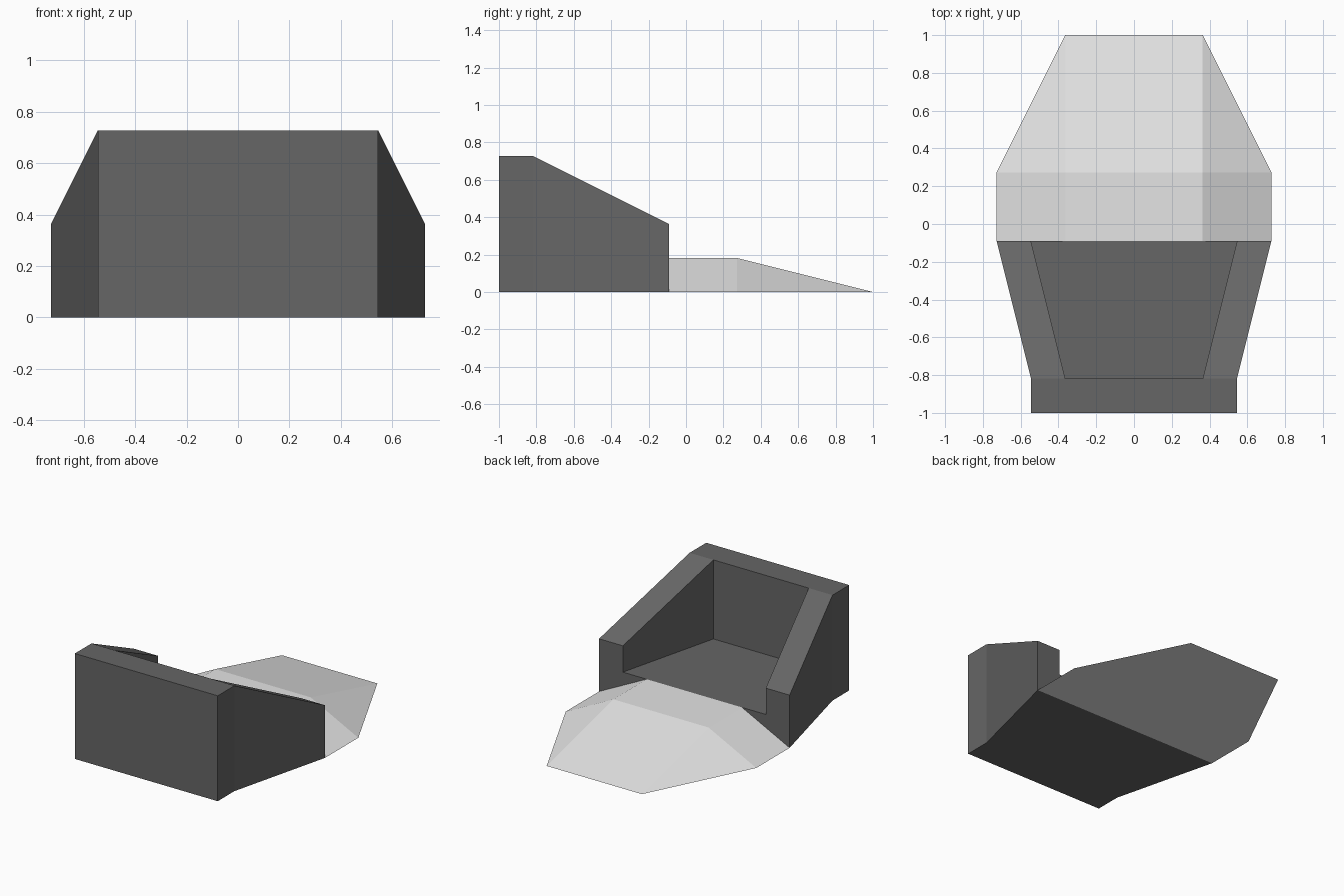
import bpy, bmesh

cube = bpy.data.objects.get("Cube")
if cube:
    bpy.data.objects.remove(cube, do_unlink=True)

U = 2 / 11  # modelling unit: the whole length is 11 units


def make_material(name, value):
    mat = bpy.data.materials.new(name)
    mat.use_nodes = True
    colour = (value, value, value, 1)
    mat.diffuse_color = colour
    mat.node_tree.nodes["Principled BSDF"].inputs["Base Color"].default_value = colour
    return mat


def make_object(name, bm, mat):
    bmesh.ops.remove_doubles(bm, verts=bm.verts, dist=0.0001)
    bmesh.ops.recalc_face_normals(bm, faces=bm.faces)
    bmesh.ops.scale(bm, vec=(U, U, U), verts=bm.verts)
    mesh = bpy.data.meshes.new(name)
    bm.to_mesh(mesh)
    bm.free()
    mesh.materials.append(mat)
    obj = bpy.data.objects.new(name, mesh)
    bpy.context.collection.objects.link(obj)


def add_face(bm, *points):
    bm.faces.new([bm.verts.new(p) for p in points])


def add_mirrored(bm, *points):
    add_face(bm, *points)
    add_face(bm, *[(-x, y, z) for x, y, z in points])


def add_across(bm, *half):
    # Face spanning the centre line, from its left-hand edge points
    add_face(bm, *half, *[(-x, y, z) for x, y, z in reversed(half)])


dark = make_material("dark grey", 0.133)
light = make_material("light grey", 0.78)

# Open box: front wall, sloping side walls and raised floor
FRONT, INNER, REAR = -5.5, -4.5, -0.5
bm = bmesh.new()
add_across(bm, (3, FRONT, 0), (3, FRONT, 4))                        # front
add_across(bm, (3, FRONT, 4), (3, INNER, 4), (2, INNER, 4))         # front rim
add_across(bm, (2, INNER, 4), (2, INNER, 1))                        # inside of front wall
add_across(bm, (2, INNER, 1), (3, REAR, 1))                         # floor
add_across(bm, (3, FRONT, 0), (3, INNER, 0), (4, REAR, 0))          # underside
add_across(bm, (4, REAR, 0), (4, REAR, 2), (3, REAR, 2), (3, REAR, 1))  # rear end
add_mirrored(bm, (3, FRONT, 0), (3, INNER, 0), (3, INNER, 4), (3, FRONT, 4))
add_mirrored(bm, (3, INNER, 0), (4, REAR, 0), (4, REAR, 2), (3, INNER, 4))
add_mirrored(bm, (2, INNER, 4), (3, INNER, 4), (4, REAR, 2), (3, REAR, 2))
add_mirrored(bm, (2, INNER, 1), (2, INNER, 4), (3, REAR, 2), (3, REAR, 1))
make_object("box_shell", bm, dark)

# Low ramp with bevelled sides and a sloping tip
BREAK, TIP = 1.5, 5.5
bm = bmesh.new()
add_across(bm, (2, REAR, 1), (2, BREAK, 1))                         # flat top
add_across(bm, (2, BREAK, 1), (2, TIP, 0))                          # slope
add_across(bm, (4, REAR, 0), (4, BREAK, 0), (2, TIP, 0))            # underside
add_across(bm, (4, REAR, 0), (2, REAR, 1))                          # end against the box
add_mirrored(bm, (2, REAR, 1), (4, REAR, 0), (4, BREAK, 0), (2, BREAK, 1))
add_mirrored(bm, (2, BREAK, 1), (4, BREAK, 0), (2, TIP, 0))
make_object("ramp", bm, light)
